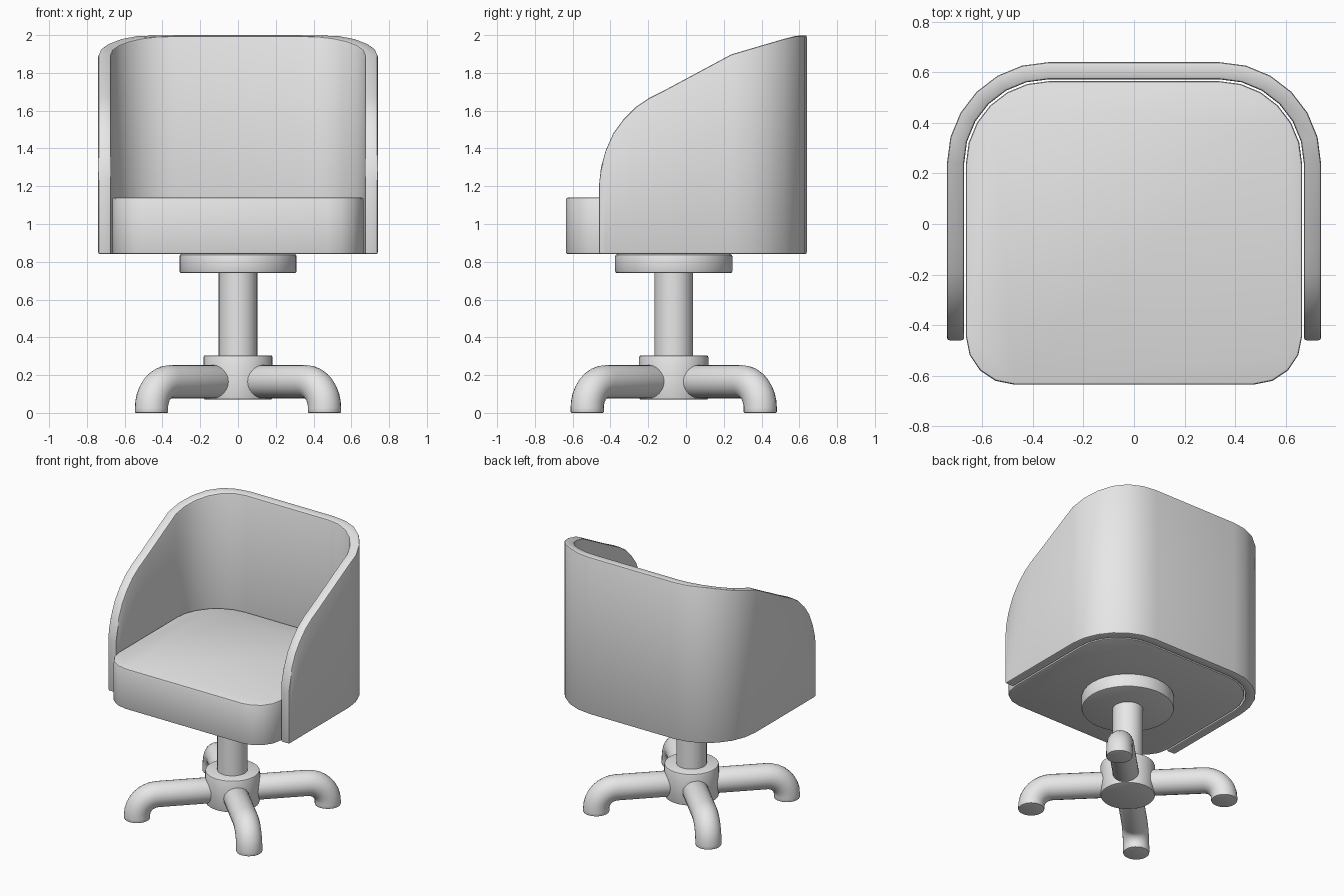
import bpy, bmesh
from math import sin, cos, pi, radians
from mathutils import Vector

if "Cube" in bpy.data.objects:
    bpy.data.objects.remove(bpy.data.objects["Cube"])

grey = bpy.data.materials.new("plain_grey")
grey.use_nodes = True
grey.diffuse_color = (0.8, 0.8, 0.8, 1)
grey.node_tree.nodes["Principled BSDF"].inputs["Base Color"].default_value = (0.8, 0.8, 0.8, 1)

BOTTOM = 0.84
BASE_Y = -0.065


def finish(name, bm, bevel=0.0):
    """Turn a bmesh into a shaded object with softened edges."""
    bmesh.ops.recalc_face_normals(bm, faces=bm.faces)
    mesh = bpy.data.meshes.new(name)
    bm.to_mesh(mesh)
    bm.free()
    mesh.materials.append(grey)
    obj = bpy.data.objects.new(name, mesh)
    bpy.context.collection.objects.link(obj)
    bpy.ops.object.select_all(action='DESELECT')
    obj.select_set(True)
    bpy.context.view_layer.objects.active = obj
    if bevel:
        mod = obj.modifiers.new("soft_edges", 'BEVEL')
        mod.width = bevel
        mod.segments = 2
        mod.limit_method = 'ANGLE'
        mod.angle_limit = radians(50)
        bpy.ops.object.modifier_apply(modifier=mod.name)
    bpy.ops.object.shade_smooth_by_angle(angle=radians(35))
    return obj


def arc(cx, cy, r, start, end, steps):
    """Points on an arc, angles in degrees."""
    angles = [radians(start + (end - start) * i / steps) for i in range(steps + 1)]
    return [Vector((cx + r * cos(a), cy + r * sin(a))) for a in angles]


def loft(rings, closed_ends=True):
    """Skin a list of equal closed rings into a bmesh."""
    bm = bmesh.new()
    loops = [[bm.verts.new(p) for p in ring] for ring in rings]
    n = len(loops[0])
    for a, b in zip(loops, loops[1:]):
        for i in range(n):
            j = (i + 1) % n
            bm.faces.new((a[i], a[j], b[j], b[i]))
    if closed_ends:
        bm.faces.new(loops[0])
        bm.faces.new(loops[-1])
    return bm


# Wraparound shell: side outline gives the rim height at each depth
rim = [(-0.46, 1.21), (-0.45, 1.30), (-0.425, 1.39), (-0.385, 1.48), (-0.33, 1.555),
       (-0.265, 1.62), (-0.19, 1.67), (-0.11, 1.71), (0.23, 1.895), (0.57, 1.995), (0.64, 2.0)]


def rim_height(y):
    for (y0, z0), (y1, z1) in zip(rim, rim[1:]):
        if y <= y1:
            return z0 + (z1 - z0) * (y - y0) / (y1 - y0)
    return rim[-1][1]


def shell_path(half_width, radius):
    side = [Vector((half_width, y)) for y, z in rim if y < 0.2]
    half = side + arc(0.34, 0.24, radius, 0, 90, 6)
    return half + [Vector((-p.x, p.y)) for p in reversed(half)]


sections = []
for outer, inner in zip(shell_path(0.74, 0.4), shell_path(0.672, 0.332)):
    sections.append([(outer.x, outer.y, BOTTOM), (outer.x, outer.y, rim_height(outer.y)),
                     (inner.x, inner.y, rim_height(inner.y)), (inner.x, inner.y, BOTTOM)])
finish("shell", loft(sections), 0.01)

# Seat cushion: tight front corners, wide back corners
half = arc(0.475, -0.445, 0.19, -90, 0, 4) + arc(0.337, 0.237, 0.328, 0, 90, 6)
outline = half + [Vector((-p.x, p.y)) for p in reversed(half)]
finish("seat", loft([[(p.x, p.y, z) for p in outline] for z in (BOTTOM, 1.14)]), 0.01)

# Pedestal turned parts
for name, radius, low, high, bevel in (("seat_plate", 0.31, 0.74, BOTTOM, 0.01),
                                       ("column", 0.102, 0.25, 0.76, 0),
                                       ("hub", 0.183, 0.07, 0.305, 0.01)):
    circle = arc(0, BASE_Y, radius, 0, 360, 32)[:-1]
    finish(name, loft([[(p.x, p.y, z) for p in circle] for z in (low, high)]), bevel)

# Four bent tube legs on the diagonals
TUBE, BEND, REACH, AXIS = 0.088, 0.14, 0.648, 0.165
bend = arc(REACH - BEND, AXIS - BEND, BEND, 90, 0, 8)
spine = [(Vector((0.05, AXIS)), 90)]
spine += [(p, 90 - 90 * i / 8) for i, p in enumerate(bend)]
spine += [(Vector((REACH, 0)), 0)]
for name, turn in (("front_left_leg", -45), ("back_left_leg", 45),
                   ("back_right_leg", 135), ("front_right_leg", 225)):
    c, s = cos(radians(turn)), sin(radians(turn))
    rings = []
    for p, tilt in spine:
        ring = []
        for i in range(24):
            a = 2 * pi * i / 24
            out, side = TUBE * cos(a), TUBE * sin(a)
            r = p.x + out * cos(radians(tilt))
            z = p.y + out * sin(radians(tilt))
            ring.append((r * c - side * s, r * s + side * c + BASE_Y, z))
        rings.append(ring)
    finish(name, loft(rings), 0.006)
